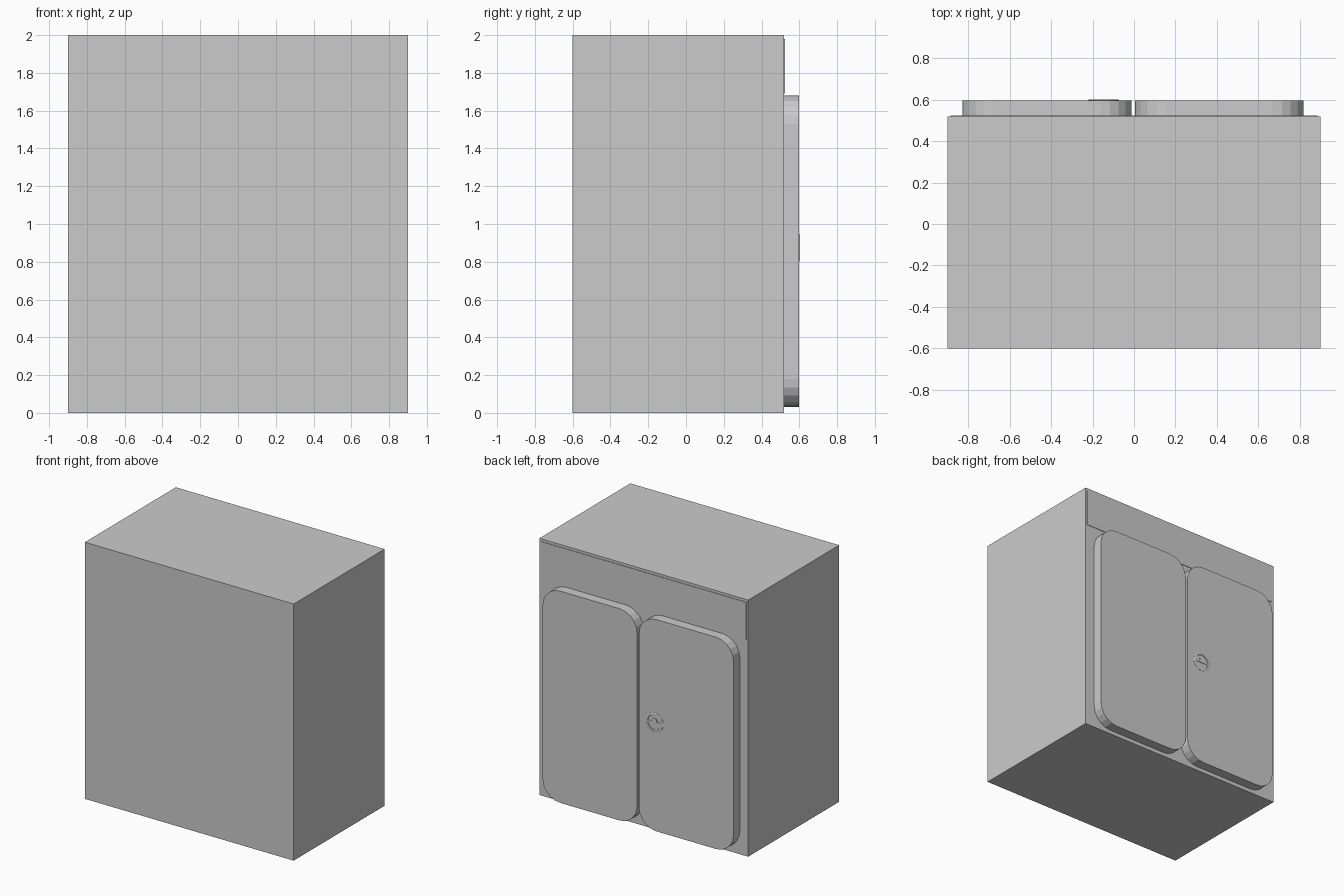
import bpy, bmesh, math
from mathutils import Matrix

if "Cube" in bpy.data.objects:
    bpy.data.objects.remove(bpy.data.objects["Cube"])


def finish(bm, name):
    bmesh.ops.recalc_face_normals(bm, faces=bm.faces)
    mesh = bpy.data.meshes.new(name)
    bm.to_mesh(mesh)
    bm.free()
    ob = bpy.data.objects.new(name, mesh)
    bpy.context.collection.objects.link(ob)
    return ob


def box(name, x0, x1, y0, y1, z0, z1):
    bm = bmesh.new()
    m = Matrix.Translation(((x0 + x1) / 2, (y0 + y1) / 2, (z0 + z1) / 2))
    m = m @ Matrix.Diagonal((x1 - x0, y1 - y0, z1 - z0, 1))
    bmesh.ops.create_cube(bm, size=1, matrix=m)
    return finish(bm, name)


def slab(name, outline, y0, y1):
    """Extrude an x-z outline from y0 to y1."""
    bm = bmesh.new()
    face = bm.faces.new([bm.verts.new((x, y0, z)) for x, z in outline])
    new = bmesh.ops.extrude_face_region(bm, geom=[face], use_keep_orig=True)["geom"]
    verts = [g for g in new if isinstance(g, bmesh.types.BMVert)]
    bmesh.ops.translate(bm, verts=verts, vec=(0, y1 - y0, 0))
    return finish(bm, name)


def rounded(x0, x1, z0, z1, r, n):
    pts = []
    corners = [(x1 - r, z1 - r), (x0 + r, z1 - r), (x0 + r, z0 + r), (x1 - r, z0 + r)]
    for q, (cx, cz) in enumerate(corners):
        for i in range(n + 1):
            a = math.pi / 2 * (q + i / n)
            pts.append((cx + r * math.cos(a), cz + r * math.sin(a)))
    return pts


def ring(name, cx, cz, profile, n=24):
    """Sweep a closed (radius, y) profile around a y-axis."""
    bm = bmesh.new()
    loops = []
    for i in range(n):
        a = 2 * math.pi * i / n
        loops.append([bm.verts.new((cx + r * math.cos(a), y, cz + r * math.sin(a)))
                      for r, y in profile])
    k = len(profile)
    for i in range(n):
        a, b = loops[i], loops[(i + 1) % n]
        for j in range(k):
            bm.faces.new((a[j], a[(j + 1) % k], b[(j + 1) % k], b[j]))
    return finish(bm, name)


# Cabinet body and the thin header panel above the doors
box("body", -0.9, 0.9, -0.6, 0.52, 0, 2)
box("header_panel", -0.885, 0.885, 0.515, 0.524, 1.69, 1.98)

# Two rounded doors
for name, x0, x1 in (("door_left", -0.828, -0.012), ("door_right", 0.004, 0.818)):
    slab(name, rounded(x0, x1, 0.03, 1.68, 0.15, 5), 0.515, 0.597)

# Round latch: rim, crossbar and small keyhole cover
cx, cz = -0.147, 0.875
ring("latch_rim", cx, cz, [(0.075, 0.59), (0.075, 0.599), (0.068, 0.601),
                           (0.058, 0.601), (0.055, 0.59)])
box("latch_bar", cx - 0.057, cx + 0.057, 0.59, 0.6, cz - 0.007, cz + 0.007)
slab("latch_keyhole", rounded(cx - 0.02, cx + 0.02, cz + 0.005, cz + 0.03, 0.01, 3), 0.59, 0.6)
